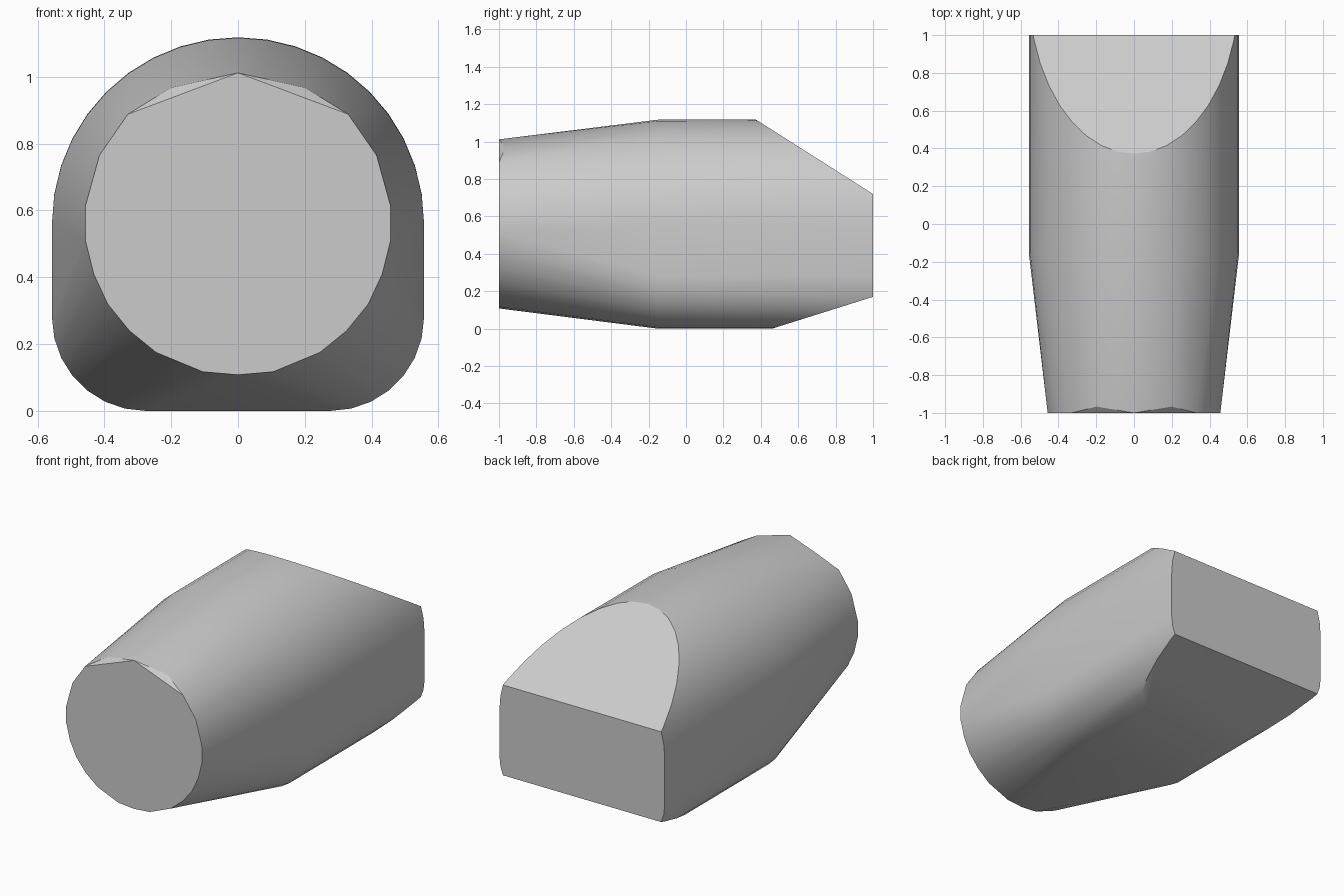
import bpy, bmesh
from math import sin, cos, radians
from mathutils import Vector

cube = bpy.data.objects.get("Cube")
if cube:
    bpy.data.objects.remove(cube, do_unlink=True)

# Single plain grey
grey = bpy.data.materials.new("light grey")
grey.use_nodes = True
color = (0.6, 0.6, 0.6, 1)
grey.diffuse_color = color
grey.node_tree.nodes["Principled BSDF"].inputs["Base Color"].default_value = color

bm = bmesh.new()


def arc(cx, cz, r, start, end, steps):
    """Points (x, z) on an arc, angles in degrees."""
    angles = [radians(start + (end - start) * i / steps) for i in range(steps + 1)]
    return [(cx + r * cos(a), cz + r * sin(a)) for a in angles]


def add_ring(half, y):
    """Mirror a half section about x = 0 and add its points at depth y."""
    for x, z in half:
        bm.verts.new((x, y, z))
        if x > 0.001:
            bm.verts.new((-x, y, z))


# Main body section: round top, flat bottom with rounded lower corners
body = arc(0, 0.56, 0.557, 90, 0, 10) + arc(0.277, 0.28, 0.28, 0, -90, 7)
add_ring(body, -0.15)
add_ring([(x, z * 1.003) for x, z in body], 1.0)

# Round front end, with two small notches near its top
front = [(0, 1.012), (0.33, 0.888), (0.415, 0.765), (0.457, 0.613), (0.457, 0.51),
         (0.432, 0.41), (0.39, 0.32), (0.325, 0.24), (0.245, 0.175), (0.105, 0.117),
         (0, 0.108)]
add_ring(front, -1.0)
add_ring([(0.2, 0.968)], -0.967)

# Skin the sections
result = bmesh.ops.convex_hull(bm, input=bm.verts[:])
loose = [v for v in bm.verts if not v.link_faces]
bmesh.ops.delete(bm, geom=loose, context='VERTS')


def slice_off(point, normal):
    """Cut away the side the normal points to and close the opening."""
    cut = bmesh.ops.bisect_plane(bm, geom=bm.verts[:] + bm.edges[:] + bm.faces[:],
                                 plane_co=point, plane_no=normal, clear_outer=True)
    edges = [e for e in cut["geom_cut"] if isinstance(e, bmesh.types.BMEdge)]
    bmesh.ops.contextual_create(bm, geom=edges)


# Sloping roof and rising underside at the back
slice_off(Vector((0, 0.37, 1.12)), Vector((0, 0.40, 0.63)))
slice_off(Vector((0, 0.46, 0.0)), Vector((0, 0.17, -0.54)))

bmesh.ops.remove_doubles(bm, verts=bm.verts[:], dist=0.0005)
bmesh.ops.dissolve_limit(bm, angle_limit=radians(0.5), verts=bm.verts[:], edges=bm.edges[:])
bmesh.ops.recalc_face_normals(bm, faces=bm.faces[:])

mesh = bpy.data.meshes.new("tapered_body")
bm.to_mesh(mesh)
bm.free()
mesh.materials.append(grey)
shell = bpy.data.objects.new("tapered_body", mesh)
bpy.context.collection.objects.link(shell)

bpy.ops.object.select_all(action='DESELECT')
shell.select_set(True)
bpy.context.view_layer.objects.active = shell
bpy.ops.object.shade_smooth_by_angle(angle=radians(30))
